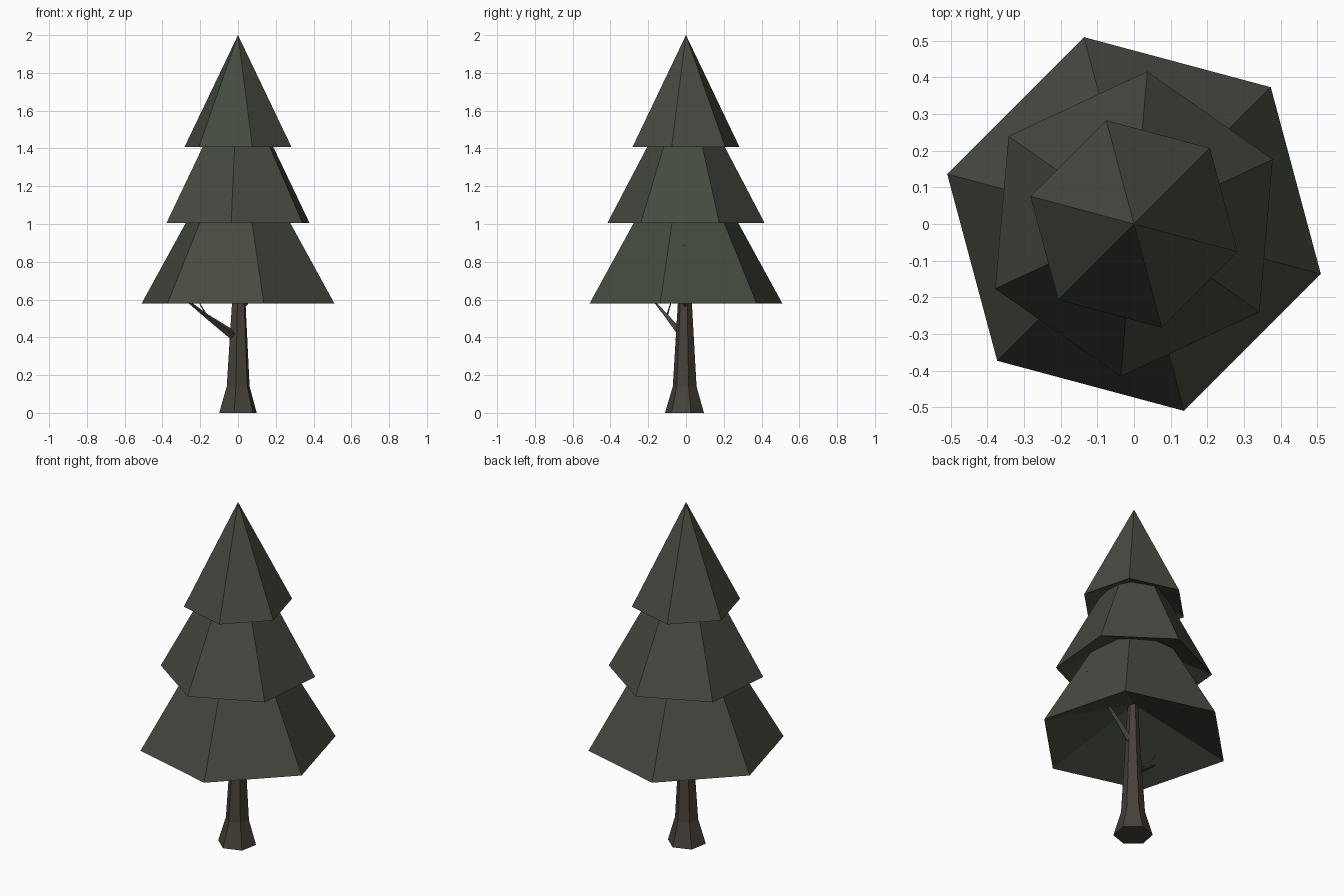
import bpy, bmesh
from math import cos, sin, radians, pi
from mathutils import Vector

if "Cube" in bpy.data.objects:
    bpy.data.objects.remove(bpy.data.objects["Cube"])


def material(name, color):
    m = bpy.data.materials.new(name)
    m.diffuse_color = (*color, 1)
    m.use_nodes = True
    m.node_tree.nodes["Principled BSDF"].inputs["Base Color"].default_value = m.diffuse_color
    return m


LEAF = material("needles", (0.060, 0.069, 0.052))
BARK = material("bark", (0.062, 0.054, 0.043))


def finish(name, bm, mat):
    bmesh.ops.recalc_face_normals(bm, faces=bm.faces)
    me = bpy.data.meshes.new(name)
    bm.to_mesh(me)
    bm.free()
    me.materials.append(mat)
    ob = bpy.data.objects.new(name, me)
    bpy.context.collection.objects.link(ob)
    return ob


def tier(name, radius, z, apex, hollow, turn):
    """Six-sided cone whose underside is pulled up into a shallow hollow."""
    bm = bmesh.new()
    rim = [bm.verts.new((radius * cos(radians(turn + 60 * i)),
                         radius * sin(radians(turn + 60 * i)), z)) for i in range(6)]
    for tip_z in (apex, hollow):
        tip = bm.verts.new((0, 0, tip_z))
        for i in range(6):
            bm.faces.new((rim[i], rim[(i + 1) % 6], tip))
    finish(name, bm, LEAF)


def tube(name, stations, sides, turn=0.0):
    """Tapered faceted limb through (x, y, z, radius) stations."""
    bm = bmesh.new()
    pts = [Vector(s[:3]) for s in stations]
    rot = (pts[-1] - pts[0]).to_track_quat('Z', 'Y')
    rings = []
    for p, s in zip(pts, stations):
        rings.append([bm.verts.new(p + rot @ Vector((
            s[3] * cos(turn + 2 * pi * i / sides),
            s[3] * sin(turn + 2 * pi * i / sides), 0))) for i in range(sides)])
    for a, b in zip(rings, rings[1:]):
        for i in range(sides):
            j = (i + 1) % sides
            bm.faces.new((a[i], a[j], b[j], b[i]))
    bm.faces.new(rings[0])
    bm.faces.new(rings[-1])
    finish(name, bm, BARK)


# Foliage tiers
tier("lower_foliage", 0.528, 0.58, 1.51, 0.80, -15)
tier("middle_foliage", 0.418, 1.005, 1.80, 1.18, 25)
tier("top_foliage", 0.293, 1.408, 2.0, 1.53, -15)

# Trunk with flared foot
tube("trunk", [(0, -0.008, 0, 0.105), (0.001, -0.007, 0.14, 0.064),
               (0.004, -0.006, 0.58, 0.038), (0.004, -0.004, 0.92, 0.022)], 6, radians(4))

# Side branches
tube("left_branch", [(-0.01, -0.01, 0.40, 0.027), (-0.17, -0.105, 0.515, 0.012),
                     (-0.32, -0.205, 0.635, 0.003)], 4)
tube("left_twig", [(-0.165, -0.102, 0.512, 0.006), (-0.215, -0.075, 0.60, 0.002)], 3)
tube("right_branch", [(0.01, -0.005, 0.56, 0.022), (0.16, -0.008, 0.72, 0.012),
                      (0.32, -0.01, 0.889, 0.004)], 4)
